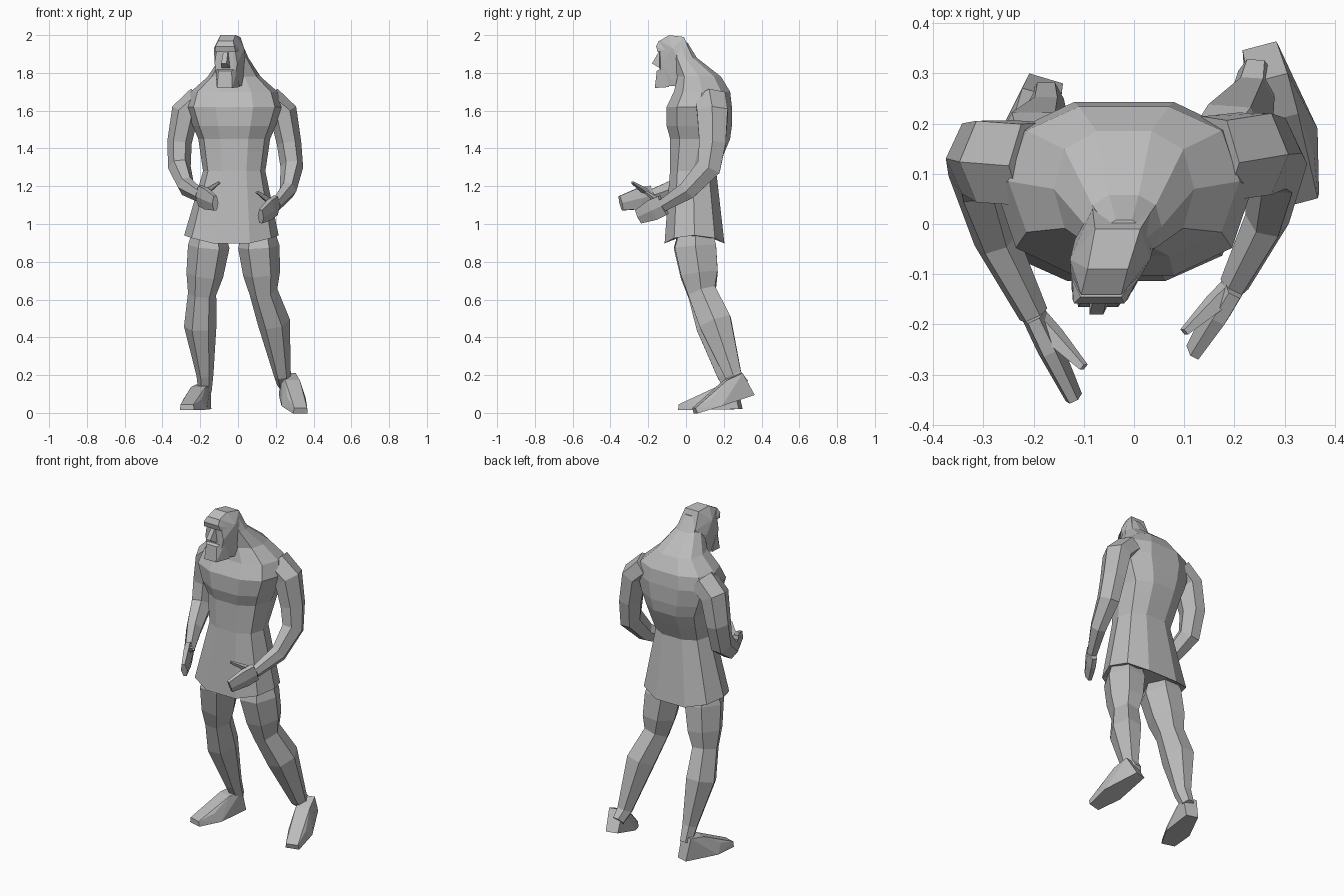
import bpy
import bmesh
from math import sin, cos, tau, atan2, copysign
from mathutils import Vector, Matrix

default_cube = bpy.data.objects.get("Cube")
if default_cube:
    bpy.data.objects.remove(default_cube, do_unlink=True)

grey_level = (.5, .5, .5, 1)
grey = bpy.data.materials.new("plain_grey")
grey.use_nodes = True
grey.diffuse_color = grey_level
grey.node_tree.nodes["Principled BSDF"].inputs["Base Color"].default_value = grey_level


def finish(name, bm):
    """Turn a bmesh into a flat shaded grey object."""
    bmesh.ops.recalc_face_normals(bm, faces=bm.faces)
    mesh = bpy.data.meshes.new(name)
    bm.to_mesh(mesh)
    bm.free()
    mesh.materials.append(grey)
    part = bpy.data.objects.new(name, mesh)
    bpy.context.scene.collection.objects.link(part)


def loft(name, rings):
    """Skin a list of equal-sized rings and cap both ends."""
    bm = bmesh.new()
    loops = [[bm.verts.new(point) for point in ring] for ring in rings]
    for lower, upper in zip(loops, loops[1:]):
        for i in range(len(lower)):
            bm.faces.new((lower[i - 1], lower[i], upper[i], upper[i - 1]))
    bm.faces.new(loops[0])
    bm.faces.new(loops[-1])
    finish(name, bm)


def limb(name, path, widths, depth_ratio, sides=6):
    """Sweep an oval of changing width along a path."""
    rings = []
    last = len(path) - 1
    for i, (centre, width) in enumerate(zip(path, widths)):
        along = (path[min(i + 1, last)] - path[max(i - 1, 0)]).normalized()
        across = Vector((1, 0, 0))
        across = (across - along * across.dot(along)).normalized() * width
        deep = along.cross(across) * depth_ratio
        angles = [tau * k / sides for k in range(sides)]
        rings.append([centre + across * cos(angle) + deep * sin(angle) for angle in angles])
    loft(name, rings)


def hull(name, points):
    """Wrap a faceted solid around a few points."""
    bm = bmesh.new()
    for point in points:
        bm.verts.new(point)
    wrapped = bmesh.ops.convex_hull(bm, input=bm.verts)
    inside = [item for item in wrapped["geom_interior"] if isinstance(item, bmesh.types.BMVert)]
    bmesh.ops.delete(bm, geom=inside, context="VERTS")
    finish(name, bm)


def both_sides(points):
    return [Vector((side * x, y, z)) for x, y, z in points for side in (-1, 1)]


# Torso and tunic, with squarish cross-sections and a hem raised at the sides
def torso_ring(height, half_width, front, back, middle=-.02, hem=0, sides=10):
    ring = []
    for k in range(sides):
        c, s = cos(tau * k / sides), sin(tau * k / sides)
        c = copysign(abs(c) ** .8, c)
        s = copysign(abs(s) ** .8, s)
        x = middle + half_width * c
        y = (front + back) / 2 + s * (back - front) / 2
        ring.append((x, y, height + hem * c * c))
    return ring


loft("torso_and_tunic", [
    torso_ring(height=.93, half_width=.18, front=-.07, back=.16),
    torso_ring(height=.89, half_width=.25, front=-.12, back=.21, middle=-.035, hem=.05),
    torso_ring(height=1.28, half_width=.165, front=-.09, back=.165),
    torso_ring(height=1.38, half_width=.18, front=-.09, back=.21),
    torso_ring(height=1.45, half_width=.19, front=-.09, back=.24),
    torso_ring(height=1.52, half_width=.22, front=-.11, back=.25),
    torso_ring(height=1.62, half_width=.255, front=-.11, back=.25),
    torso_ring(height=1.7, half_width=.23, front=-.07, back=.24),
    torso_ring(height=1.78, half_width=.14, front=-.05, back=.19),
    torso_ring(height=1.88, half_width=.075, front=-.07, back=.06),
    torso_ring(height=1.96, half_width=.04, front=-.07, back=.01),
])


# Head with brow, nose and beard, turned slightly to one side
def head_part(name, **half_points):
    points = both_sides(half_points.values())
    hull(name, [(p.x - .03 + p.y / 4, p.y, p.z) for p in points])


head_part(
    "head",
    chin=(.04, -.14, 1.73),
    jaw=(.065, -.05, 1.73),
    cheek=(.06, -.135, 1.85),
    ear=(.08, -.03, 1.85),
    temple=(.08, -.07, 1.93),
    nape=(.06, .03, 1.89),
    forehead=(.04, -.14, 1.97),
    crown_front=(.04, -.09, 2),
    crown_back=(.045, -.01, 1.99),
)
head_part(
    "brow",
    top=(.04, -.145, 1.97),
    ridge=(.05, -.158, 1.94),
    underside=(.055, -.15, 1.91),
    side=(.065, -.11, 1.92),
)
head_part("nose", bridge=(.012, -.14, 1.92), tip=(.014, -.18, 1.85), base=(.025, -.13, 1.82))
head_part(
    "beard",
    chin=(.04, -.165, 1.72),
    lip=(.035, -.155, 1.81),
    cheek=(.06, -.12, 1.83),
    jaw=(.06, -.09, 1.725),
)


# Arms with a flat hand and a separate thumb
def arm(side, **joints):
    shoulder, deltoid, biceps, elbow, forearm, wrist, fingertip, thumb_tip = map(
        Vector, joints.values())
    limb(side + "_arm", [shoulder, deltoid, biceps, elbow, forearm, wrist],
         [.075, .075, .065, .06, .045, .03], depth_ratio=1.25)
    limb(side + "_hand", [wrist, wrist.lerp(fingertip, .4), fingertip],
         [.025, .026, .018], depth_ratio=2.5)
    limb(side + "_thumb", [wrist, wrist.lerp(thumb_tip, .4), thumb_tip],
         [.025, .022, .01], depth_ratio=.8, sides=4)


arm(
    "right",
    shoulder=(-.2, .12, 1.66),
    deltoid=(-.28, .125, 1.59),
    biceps=(-.31, .13, 1.43),
    elbow=(-.31, .1, 1.3),
    forearm=(-.275, -.03, 1.2),
    wrist=(-.2, -.18, 1.15),
    fingertip=(-.12, -.345, 1.11),
    thumb_tip=(-.1, -.285, 1.22),
)
arm(
    "left",
    shoulder=(.16, .13, 1.66),
    deltoid=(.24, .14, 1.59),
    biceps=(.27, .14, 1.43),
    elbow=(.285, .12, 1.3),
    forearm=(.265, .01, 1.18),
    wrist=(.2, -.12, 1.1),
    fingertip=(.12, -.25, 1.04),
    thumb_tip=(.1, -.215, 1.17),
)


# Legs, each standing on a wedge shaped foot that runs from heel to toe
def leg(side, **joints):
    hip, knee, calf, ankle, heel, toe = map(Vector, joints.values())
    waist = hip + Vector((0, 0, .1))
    instep = ankle.lerp(heel, .5)
    limb(side + "_leg", [waist, hip, hip.lerp(knee, .6), knee, calf, ankle, instep],
         [.08, .11, .098, .075, .086, .045, .035], depth_ratio=1.15)
    run = toe - heel
    yaw = Matrix.Rotation(atan2(run.x, -run.y), 4, "Z")
    pitch = Matrix.Rotation(atan2(-run.z, -run.y), 4, "X")
    length = run.length
    half_profile = [
        (.035, 0, 0),
        (.04, -.03, .13),
        (.04, -.12, .12),
        (.07, -.6 * length, 0),
        (.05, -.7 * length, .055),
        (.04, -length, 0),
        (.035, -length, .03),
    ]
    place = Matrix.Translation(heel) @ yaw @ pitch
    hull(side + "_foot", [place @ point for point in both_sides(half_profile)])


leg(
    "right",
    hip=(-.155, .045, .88),
    knee=(-.19, .085, .63),
    calf=(-.2, .14, .46),
    ankle=(-.175, .21, .2),
    heel=(-.175, .29, .02),
    toe=(-.27, -.03, .015),
)
leg(
    "left",
    hip=(.11, .05, .88),
    knee=(.135, .085, .64),
    calf=(.19, .155, .48),
    ankle=(.235, .25, .2),
    heel=(.25, .355, .095),
    toe=(.33, .05, 0),
)
